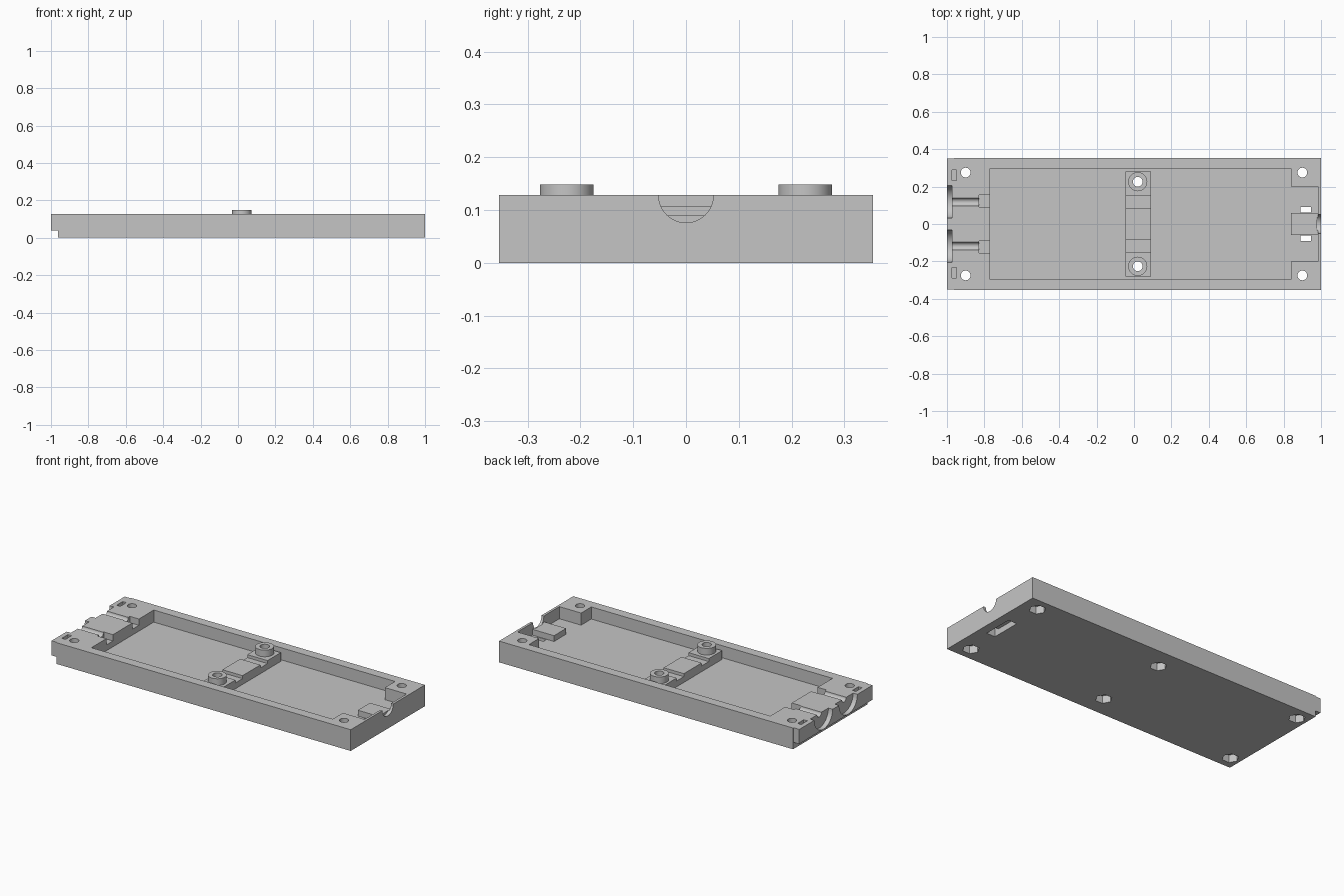
import bpy
import math

cube = bpy.data.objects.get("Cube")
if cube:
    bpy.data.objects.remove(cube)

grey = bpy.data.materials.new("plain grey")
grey.use_nodes = True
grey.diffuse_color = (0.56, 0.56, 0.56, 1)
grey.node_tree.nodes["Principled BSDF"].inputs["Base Color"].default_value = (0.56, 0.56, 0.56, 1)

TOP, FLOOR, BAR_TOP = 0.128, 0.055, 0.108
HALF_Y = 0.354


def finish(name):
    ob = bpy.context.object
    ob.name = name
    bpy.ops.object.transform_apply(location=True, rotation=True, scale=True)
    ob.data.materials.append(grey)
    return ob


def box(name, x, y, z):
    """Box from (min, max) pairs."""
    mid = [(a + b) / 2 for a, b in (x, y, z)]
    bpy.ops.mesh.primitive_cube_add(size=1, location=mid)
    bpy.context.object.scale = [b - a for a, b in (x, y, z)]
    return finish(name)


def post(name, x, y, z, radius, sides=32):
    """Upright cylinder or prism with a corner on the x axis."""
    bpy.ops.mesh.primitive_cylinder_add(vertices=sides, radius=radius, depth=z[1] - z[0],
                                        location=(x, y, sum(z) / 2),
                                        rotation=(0, 0, math.pi / 2))
    return finish(name)


def rod(name, x, y, z, radius):
    """Cylinder lying along x."""
    bpy.ops.mesh.primitive_cylinder_add(vertices=48, radius=radius, depth=x[1] - x[0],
                                        location=(sum(x) / 2, y, z),
                                        rotation=(0, math.pi / 2, 0))
    return finish(name)


def carve(target, cutters):
    bpy.context.view_layer.objects.active = target
    for cutter in cutters:
        mod = target.modifiers.new("cut", 'BOOLEAN')
        mod.operation = 'DIFFERENCE'
        mod.solver = 'EXACT'
        mod.object = cutter
        bpy.ops.object.modifier_apply(modifier=mod.name)


# Solid parts
body = box("tray_body", (-1, 1), (-HALF_Y, HALF_Y), (0, TOP))
bar = box("cross_bar", (-0.045, 0.09), (-0.28, 0.28), (FLOOR - 0.002, BAR_TOP))
pad = box("cable_pad", (0.84, 0.987), (-0.058, 0.058), (FLOOR - 0.002, 0.09))
bosses = [post(f"screw_boss_{n}", 0.02, s * 0.226, (BAR_TOP - 0.002, 0.148), 0.051)
          for n, s in (("left", 1), ("right", -1))]

# Main pocket, its narrow extension and the stepped end
body_cuts = [
    box("pocket", (-0.77, 0.84), (-0.297, 0.297), (FLOOR, 0.2)),
    box("pocket_end", (0.8, 0.985), (-0.2, 0.2), (FLOOR, 0.2)),
    box("end_rebate", (-1.1, -0.962), (-0.5, 0.5), (-0.1, 0.04)),
]
bar_cuts = []
holes = []

# Features mirrored across the long axis
for s in (1, -1):
    body_cuts += [
        box("corner_rebate", (-1.1, -0.962), sorted((s * 0.349, s * 0.5)), (-0.1, 0.3)),
        rod("plug_recess", (-1.1, -0.972), s * 0.118, TOP, 0.087),
        rod("wire_channel", (-1.0, -0.8), s * 0.118, TOP, 0.021),
        box("wire_pocket", (-0.83, -0.75), sorted((s * 0.092, s * 0.155)), (0.09, 0.2)),
        box("clip_slot", (-0.972, -0.948), sorted((s * 0.232, s * 0.29)), (0.06, 0.2)),
    ]
    bar_cuts.append(box("wire_groove", (-0.2, 0.2), sorted((s * 0.085, s * 0.153)), (0.09, 0.2)))
    for x, y in ((-0.9, 0.275), (0.9, 0.275), (0.02, 0.226)):
        holes += [post("screw_hole", x, s * y, (-0.1, 0.3), 0.026),
                  post("nut_recess", x, s * y, (-0.1, 0.045), 0.046, 6)]

# Cable exit notch and tie slot under the pad
notch = rod("cable_notch", (0.978, 1.1), 0, TOP, 0.052)
tie_slots = [box("tie_recess", (0.889, 0.946), (-0.09, 0.09), (-0.1, 0.035))]
tie_slots += [box("tie_slot", (0.889, 0.946), sorted((s * 0.062, s * 0.09)), (-0.1, 0.1))
              for s in (1, -1)]

carve(body, body_cuts + holes + [notch] + tie_slots)
carve(bar, bar_cuts + holes)
carve(pad, [notch])
for boss in bosses:
    carve(boss, holes)

for cutter in body_cuts + bar_cuts + holes + [notch] + tie_slots:
    bpy.data.objects.remove(cutter)

# Smooth round walls, crisp edges
for ob in [body, bar, pad] + bosses:
    bpy.ops.object.select_all(action='DESELECT')
    ob.select_set(True)
    bpy.context.view_layer.objects.active = ob
    bpy.ops.object.shade_smooth_by_angle(angle=math.radians(30))
